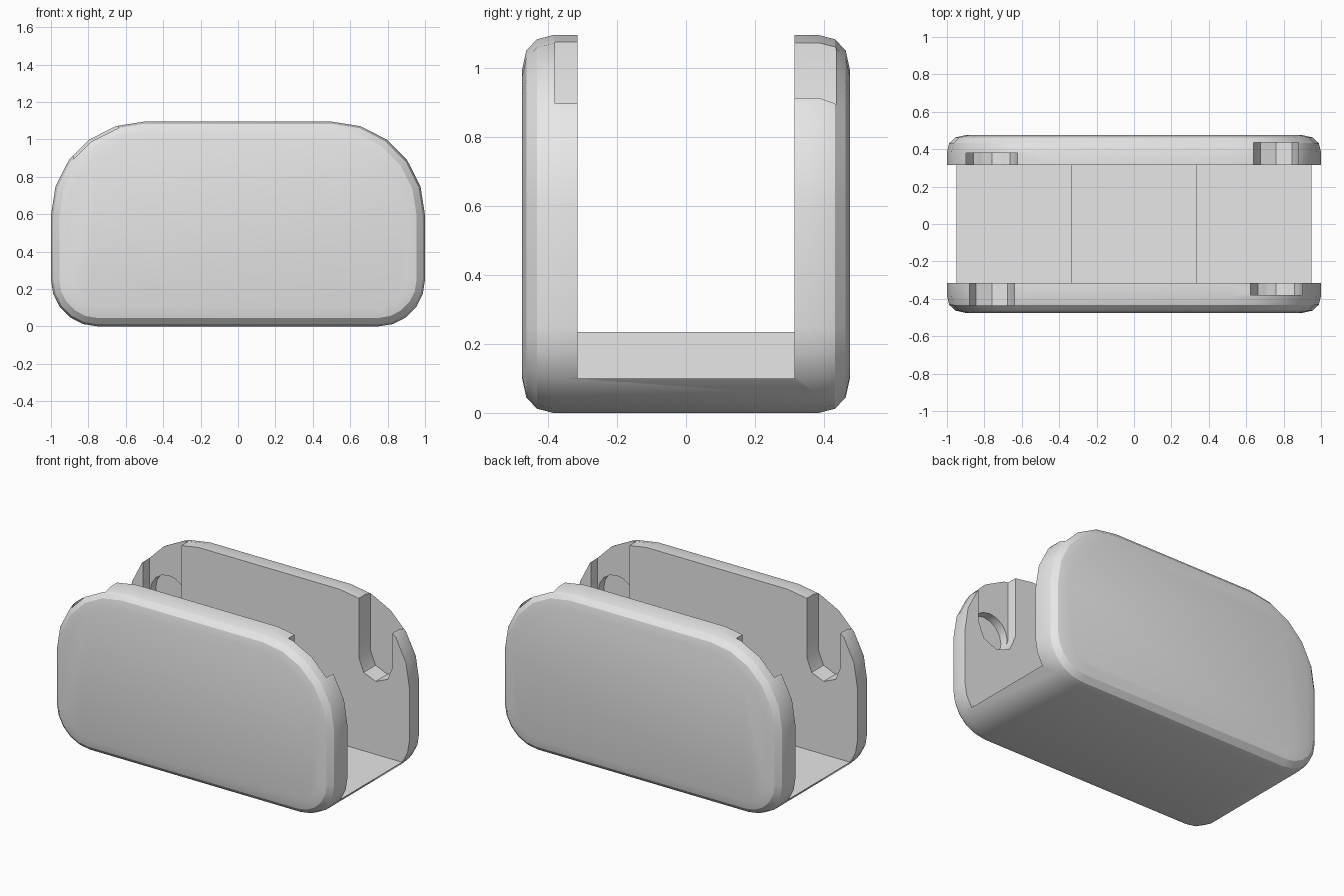
import bpy
import bmesh
from math import cos, sin, pi, radians
from mathutils import Matrix

cube = bpy.data.objects.get("Cube")
if cube:
    bpy.data.objects.remove(cube, do_unlink=True)

WALL_Y = 0.315       # inner face of each wall
HEIGHT = 1.095
SLOT_X, SLOT_Z = 0.76, 0.69

grey = bpy.data.materials.new("light_grey")
grey.use_nodes = True
grey.diffuse_color = (0.8, 0.8, 0.8, 1)
grey.node_tree.nodes["Principled BSDF"].inputs["Base Color"].default_value = (0.8, 0.8, 0.8, 1)


def loft(name, rings):
    """Skin closed (x, z) rings placed at successive y depths."""
    bm = bmesh.new()
    loops = [[bm.verts.new((x, y, z)) for x, z in ring] for y, ring in rings]
    n = len(loops[0])
    for a, b in zip(loops, loops[1:]):
        for i in range(n):
            j = (i + 1) % n
            bm.faces.new((a[i], a[j], b[j], b[i]))
    bm.faces.new(loops[0])
    bm.faces.new(loops[-1])
    bmesh.ops.recalc_face_normals(bm, faces=bm.faces)
    mesh = bpy.data.meshes.new(name)
    bm.to_mesh(mesh)
    bm.free()
    mesh.materials.append(grey)
    obj = bpy.data.objects.new(name, mesh)
    bpy.context.collection.objects.link(obj)
    return obj


def arc(cx, cz, r, start, end, steps):
    angles = [radians(start + (end - start) * i / steps) for i in range(steps + 1)]
    return [(cx + r * cos(a), cz + r * sin(a)) for a in angles]


def outline(inset):
    """Rounded front silhouette, with wider rounding at the top."""
    low, high = 0.25, 0.5
    right = arc(1 - low, low, low - inset, -90, 0, 5)
    right += arc(1 - high, HEIGHT - high, high - inset, 0, 90, 5)
    return right + [(-x, z) for x, z in reversed(right)]


# Rounded body
edge = [(0.385, 0), (0.432, 0.012), (0.463, 0.045), (0.475, 0.1)]
layers = [(-y, d) for y, d in reversed(edge)] + edge
body = loft("holder_body", [(y, outline(d)) for y, d in layers])

cutters = []

# Stepped channel between the walls, raised in the middle
half = [(1.2, 0.1), (1.2, 1.4)]
step = [(0.335, 0.235), (0.335, 0.1)]
channel = ([(-x, z) for x, z in reversed(step)][::1] + step + half
           + [(-x, z) for x, z in reversed(half)])
cutters.append(loft("channel_cutter", [(-WALL_Y, channel), (WALL_Y, channel)]))


# Slots in the inner wall faces, repeated by a half turn
def slot(r):
    return arc(SLOT_X, SLOT_Z, r, -180, 0, 4) + [(SLOT_X + r, 1.4), (SLOT_X - r, 1.4)]


def pair(name, ring, y0, y1):
    for turn in (0, pi):
        obj = loft(name, [(y0, ring), (y1, ring)])
        obj.data.transform(Matrix.Rotation(turn, 4, "Z"))
        cutters.append(obj)


pocket = arc(SLOT_X, SLOT_Z, 0.13, 0, 360, 16)[:-1]
pair("deep_slot_cutter", slot(0.12), 0.2, 0.435)
pair("lead_in_cutter", slot(0.137), -0.2, -0.38)
pair("pocket_cutter", pocket, -0.25, -0.435)

for c in cutters:
    c.hide_render = True
    mod = body.modifiers.new(c.name, "BOOLEAN")
    mod.operation = "DIFFERENCE"
    mod.solver = "EXACT"
    mod.object = c

# Bake the cuts and discard the cutters
bpy.context.view_layer.update()
baked = bpy.data.meshes.new_from_object(body.evaluated_get(bpy.context.evaluated_depsgraph_get()))
body.modifiers.clear()
body.data = baked
for c in cutters:
    bpy.data.objects.remove(c, do_unlink=True)

bpy.ops.object.select_all(action="DESELECT")
body.select_set(True)
bpy.context.view_layer.objects.active = body
bpy.ops.object.shade_smooth_by_angle(angle=radians(30))
